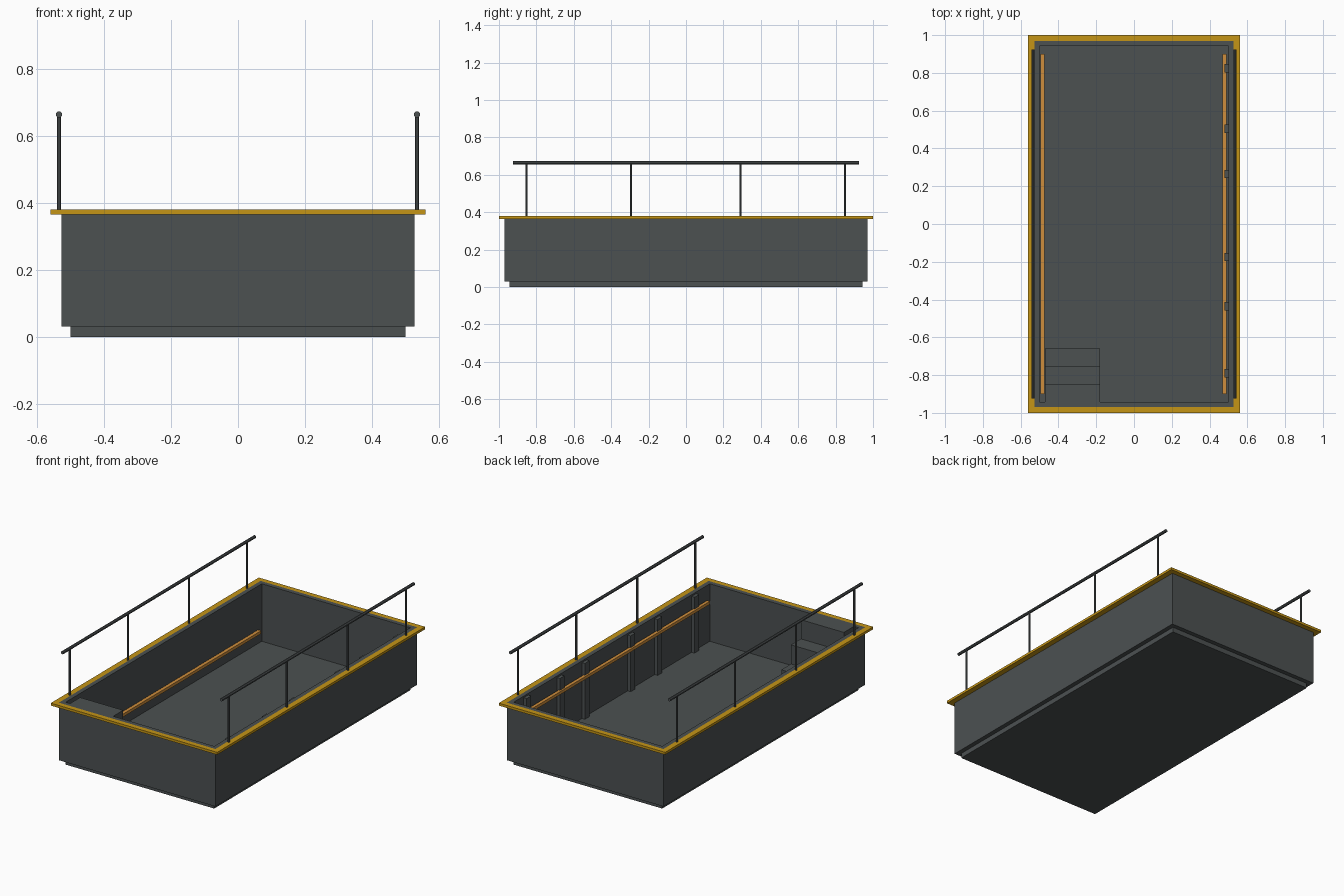
import bpy
import bmesh
from math import pi
from mathutils import Matrix

cube = bpy.data.objects.get("Cube")
if cube:
    bpy.data.objects.remove(cube, do_unlink=True)


def material(name, colour):
    m = bpy.data.materials.new(name)
    m.use_nodes = True
    m.diffuse_color = (*colour, 1)
    m.node_tree.nodes["Principled BSDF"].inputs["Base Color"].default_value = (*colour, 1)
    return m


GREY = material("dark steel grey", (0.072, 0.082, 0.083))
YELLOW = material("safety yellow", (0.56, 0.30, 0.008))
ORANGE = material("orange pipe", (0.62, 0.27, 0.045))


def finish(name, bm, mat):
    bmesh.ops.recalc_face_normals(bm, faces=bm.faces)
    mesh = bpy.data.meshes.new(name)
    bm.to_mesh(mesh)
    bm.free()
    mesh.materials.append(mat)
    obj = bpy.data.objects.new(name, mesh)
    bpy.context.collection.objects.link(obj)
    return obj


def box(name, x, y, z, mat):
    """Box from (min, max) pairs."""
    bm = bmesh.new()
    size = [r[1] - r[0] for r in (x, y, z)]
    centre = [(r[0] + r[1]) / 2 for r in (x, y, z)]
    bmesh.ops.create_cube(bm, size=1, matrix=Matrix.Translation(centre) @ Matrix.Diagonal((*size, 1)))
    return finish(name, bm, mat)


def ring(name, outer, inner, z0, z1, mat):
    """Rectangular frame with an open middle."""
    bm = bmesh.new()
    corners = [(-1, -1), (1, -1), (1, 1), (-1, 1)]
    loops = [[bm.verts.new((sx * w, sy * d, z)) for sx, sy in corners]
             for (w, d), z in ((outer, z0), (outer, z1), (inner, z1), (inner, z0))]
    for a, b in zip(loops, loops[1:] + loops[:1]):
        for i in range(4):
            j = (i + 1) % 4
            bm.faces.new((a[i], a[j], b[j], b[i]))
    return finish(name, bm, mat)


def tube(name, centre, radius, length, mat, along_y=False):
    """Eight-sided bar with a flat facet on each axis."""
    turn = Matrix.Rotation(pi / 2, 4, "X") if along_y else Matrix.Identity(4)
    bm = bmesh.new()
    bmesh.ops.create_cone(bm, cap_ends=True, segments=8, radius1=radius, radius2=radius, depth=length,
                          matrix=Matrix.Translation(centre) @ turn @ Matrix.Rotation(pi / 8, 4, "Z"))
    return finish(name, bm, mat)


# Base slab, walls and edge trim
FLOOR, TOP = 0.03, 0.38
box("base_slab", (-0.5, 0.5), (-0.943, 0.943), (0, FLOOR), GREY)
ring("walls", (0.527, 0.97), (0.5, 0.943), FLOOR, TOP, GREY)
ring("edge_trim", (0.56, 1.0), (0.527, 0.97), 0.365, TOP, YELLOW)

# Handrails on both long sides
for side, label in ((1, "left"), (-1, "right")):
    x = side * 0.535
    tube(f"{label}_handrail", (x, 0, 0.664), 0.0095, 1.85, GREY, along_y=True)
    for i, y in enumerate((-0.853, -0.295, 0.292, 0.85)):
        tube(f"{label}_handrail_post_{i + 1}", (x, y, 0.517), 0.0062, 0.284, GREY)

# Inner pipes, low on one wall and high on the other
box("right_pipe", (-0.495, -0.474), (-0.9, 0.9), (0.1, 0.118), ORANGE)
box("left_pipe", (0.469, 0.489), (-0.9, 0.9), (0.28, 0.298), ORANGE)

# Upright studs on the left inner wall
for i, y in enumerate((0.825, 0.505, 0.265, -0.175, -0.435, -0.79)):
    box(f"wall_stud_{i + 1}", (0.48, 0.5), (y - 0.022, y + 0.022), (FLOOR, 0.37), GREY)

# Corner steps rising to the front wall
rise = (TOP - FLOOR) / 3
for i, y in enumerate((-0.66, -0.752, -0.847)):
    back = (-0.752, -0.847, -0.943)[i]
    box(f"step_{i + 1}", (-0.47, -0.18), (back, y), (FLOOR, FLOOR + rise * (i + 1)), GREY)
